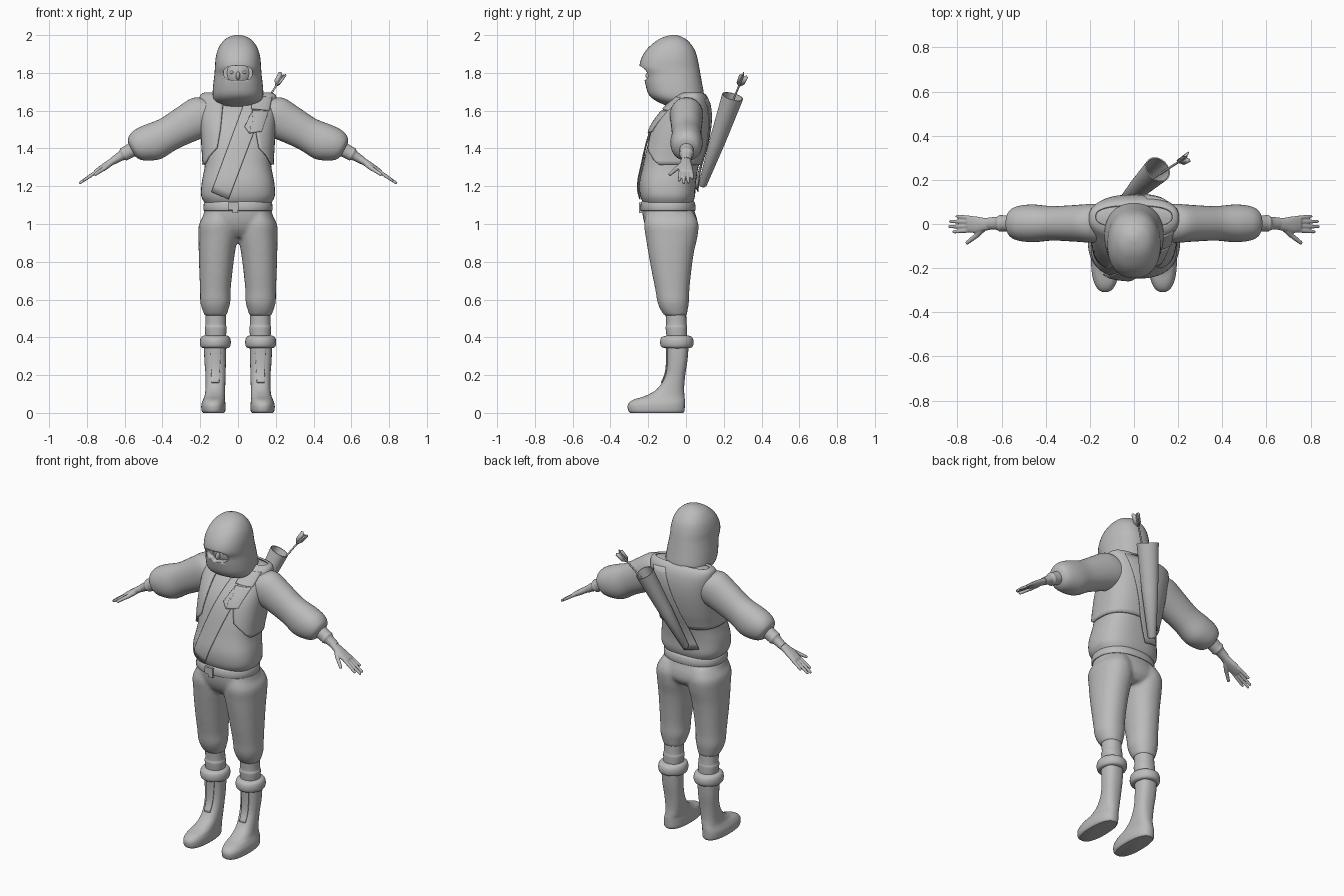
import bpy, bmesh, math
from mathutils import Vector
from mathutils.bvhtree import BVHTree

if "Cube" in bpy.data.objects:
    bpy.data.objects.remove(bpy.data.objects["Cube"])

grey = bpy.data.materials.new("plain grey")
grey.use_nodes = True
colour = (0.5, 0.5, 0.5, 1)
grey.diffuse_color = colour
grey.node_tree.nodes["Principled BSDF"].inputs["Base Color"].default_value = colour


def finish(name, bm, mirror=False, voxel=0, thick=0, angle=40):
    bmesh.ops.recalc_face_normals(bm, faces=bm.faces)
    me = bpy.data.meshes.new(name)
    bm.to_mesh(me)
    bm.free()
    me.materials.append(grey)
    ob = bpy.data.objects.new(name, me)
    bpy.context.collection.objects.link(ob)
    for o in bpy.context.selected_objects:
        o.select_set(False)
    bpy.context.view_layer.objects.active = ob
    ob.select_set(True)
    bpy.ops.object.shade_smooth_by_angle(angle=math.radians(angle))
    if mirror:
        ob.modifiers.new("mirror", "MIRROR").use_mirror_merge = False
    if thick:
        m = ob.modifiers.new("thickness", "SOLIDIFY")
        m.thickness, m.offset = thick, 0
    if voxel:
        m = ob.modifiers.new("blend", "REMESH")
        m.mode, m.voxel_size, m.use_smooth_shade = "VOXEL", voxel, True
        m = ob.modifiers.new("soften", "SMOOTH")
        m.iterations = 4
    return ob


def spline(rows, k):
    # Catmull-Rom through rows of numbers
    out = []
    for i in range(len(rows) - 1):
        a, b, c, d = (rows[max(0, min(len(rows) - 1, i + j))] for j in (-1, 0, 1, 2))
        for s in range(k):
            t = s / k
            out.append([q + t / 2 * (r - p + t * (2 * p - 5 * q + 4 * r - e + t * (3 * (q - r) + e - p)))
                        for p, q, r, e in zip(a, b, c, d)])
    return out + [list(rows[-1])]


def power(v, p):
    return math.copysign(abs(v) ** (2 / p), v)


def loft(bm, rings, k=4, n=40, p=2.2):
    # rings: centre, first half axis, second half axis
    loops = []
    for r in spline([[*c, *u, *v] for c, u, v in rings], k):
        c, u, v = Vector(r[:3]), Vector(r[3:6]), Vector(r[6:])
        angles = [math.tau * i / n for i in range(n)]
        loops.append([bm.verts.new(c + u * power(math.cos(a), p) + v * power(math.sin(a), p)) for a in angles])
    for a, b in zip(loops, loops[1:]):
        for i in range(n):
            bm.faces.new((a[i], a[i - 1], b[i - 1], b[i]))
    bm.faces.new(loops[0])
    bm.faces.new(loops[-1])


def level(z, front, back, half, x=0):
    return (x, (front + back) / 2, z), (half, 0, 0), (0, (back - front) / 2, 0)


def stack(name, rows, p=2.2, k=4, **kw):
    bm = bmesh.new()
    loft(bm, [level(*r) for r in rows], k=k, p=p)
    return finish(name, bm, **kw)


def ball(name, centre, size, **kw):
    bm = bmesh.new()
    bmesh.ops.create_uvsphere(bm, u_segments=24, v_segments=16, radius=1)
    for v in bm.verts:
        v.co = Vector(centre) + v.co * Vector(size)
    return finish(name, bm, **kw)


def rod(bm, start, end, r0, r1, flat=1):
    a, b = Vector(start), Vector(end)
    d = (b - a).normalized()
    u = d.cross(Vector((0, 0, 1))).normalized()
    v = u.cross(d) * flat
    loft(bm, [(a, u * r0, v * r0), (a.lerp(b, .93), u * r1, v * r1), (b, u * r1 * .5, v * r1 * .5)], k=2, n=12, p=2)


# shirt body: height, front, back, half width
TORSO = [(1.11, -.225, .035, .175), (1.15, -.243, .048, .195), (1.22, -.247, .052, .192),
         (1.31, -.228, .068, .176), (1.4, -.208, .095, .18), (1.5, -.178, .115, .185),
         (1.58, -.13, .12, .19), (1.64, -.075, .112, .192), (1.675, -.04, .095, .187), (1.688, -.01, .075, .165)]
shirt = stack("shirt", TORSO, p=2.6)
bm = bmesh.new()
bm.from_mesh(shirt.data)
tree = BVHTree.FromBMesh(bm)
bm.free()

# open vest wrapping the shirt from one front edge round to the other
opening = [(1.31, .17), (1.36, .14), (1.4, .105), (1.5, .088), (1.69, .07)]
bm = bmesh.new()
loops = []
for z, front, back, half in [r for r in spline(TORSO, 4) if r[0] >= 1.309]:
    for (z0, w0), (z1, w1) in zip(opening, opening[1:]):
        if z0 - .01 <= z <= z1:
            w = w0 + (w1 - w0) * (z - z0) / (z1 - z0)
    start = math.asin(min(.99, w / half) ** 1.3)
    mid, deep, half = (front + back) / 2, (back - front) / 2 + .008, half + .009
    loop = []
    for i in range(49):
        a = start + (math.tau - 2 * start) * i / 48
        loop.append(bm.verts.new((half * power(math.sin(a), 2.6), mid - deep * power(math.cos(a), 2.6), z + .004)))
    loops.append(loop)
for a, b in zip(loops, loops[1:]):
    for i in range(48):
        bm.faces.new((a[i], a[i + 1], b[i + 1], b[i]))
finish("vest", bm, thick=.01)


def plate(name, corners, side=-1, lift=.015, n=14, surface=tree, **kw):
    # thin patch laid on the surface, seen from the front (-1) or the back (1)
    a, b, c, d = (Vector(q) for q in corners)
    bm = bmesh.new()
    grid = {}
    for i in range(n + 1):
        for j in range(n + 1):
            q = a.lerp(b, i / n).lerp(d.lerp(c, i / n), j / n)
            hit = surface.ray_cast(Vector((q.x, side, q.y)), Vector((0, -side, 0)))[0]
            if hit:
                grid[i, j] = bm.verts.new(hit + Vector((0, side * lift, 0)))
    for i in range(n):
        for j in range(n):
            keys = [(i, j), (i + 1, j), (i + 1, j + 1), (i, j + 1)]
            if all(q in grid for q in keys):
                bm.faces.new([grid[q] for q in keys])
    return finish(name, bm, thick=.006, **kw)


plate("chest_strap", [(.04, 1.66), (.15, 1.66), (-.05, 1.13), (-.14, 1.17)], lift=.01)
plate("back_strap", [(.06, 1.67), (.15, 1.66), (-.03, 1.17), (-.12, 1.19)], side=1)
plate("shoulder_flap", [(.08, 1.675), (.18, 1.67), (.165, 1.6), (.07, 1.61)], lift=.022)
plate("chest_pocket", [(.075, 1.6), (.16, 1.595), (.125, 1.49), (.06, 1.48)], lift=.019)
plate("pocket_point", [(.075, 1.6), (.08, 1.55), (.06, 1.48), (.035, 1.515)], lift=.019)

# trousers: pelvis and both legs blended into one surface
bm = bmesh.new()
loft(bm, [level(*r) for r in [(1.13, -.228, .038, .168), (1.08, -.232, .042, .175), (1.02, -.225, .06, .19),
                              (.97, -.205, .06, .17), (.93, -.17, .03, .1)]], p=2.3)
LEG = [(1.06, -.21, .04, .07, .1), (1.0, -.222, .066, .1, .106), (.93, -.213, .06, .103, .106),
       (.85, -.2, .042, .096, .112), (.75, -.182, .028, .088, .117), (.65, -.162, .018, .081, .12),
       (.59, -.152, .016, .08, .12), (.55, -.137, .01, .07, .12), (.515, -.115, .004, .058, .118)]
for s in (-1, 1):
    loft(bm, [level(z, f, b, h, s * x) for z, f, b, h, x in LEG], p=2.2)
finish("trousers", bm, voxel=.011)
stack("belt", [(1.07, -.236, .046, .178), (1.075, -.241, .051, .183), (1.11, -.239, .048, .181),
               (1.12, -.232, .04, .172)], k=2, p=2.3)

# belt buckle and hanging tab
for name, x, z, w, h in [("buckle", -.025, 1.095, .055, .04), ("belt_tab", -.015, 1.07, .03, .025)]:
    bm = bmesh.new()
    bmesh.ops.create_cube(bm, size=1)
    for v in bm.verts:
        v.co = Vector((x, -.24, z)) + v.co * Vector((w, .018, h))
    finish(name, bm)

# lower legs, boots and fur cuffs
stack("calf_wrap", [(.55, -.11, .0, .055, .118), (.47, -.105, .003, .054, .118), (.45, -.108, .006, .058, .118),
                    (.38, -.1, .005, .052, .118)], mirror=True)
boot = stack("boot", [(0, -.295, -.015, .055, .13), (.012, -.306, -.008, .063, .13), (.045, -.307, -.006, .064, .13),
                      (.07, -.278, -.006, .058, .127), (.09, -.215, -.008, .054, .123), (.13, -.15, -.01, .052, .12),
                      (.2, -.11, -.004, .053, .119), (.28, -.1, .008, .057, .121), (.38, -.103, .016, .059, .122)],
             p=2.4, mirror=True)
bm = bmesh.new()
bm.from_mesh(boot.data)
boot_tree = BVHTree.FromBMesh(bm)
bm.free()
plate("boot_panel", [(.09, .36), (.145, .36), (.14, .16), (.1, .16)], lift=.003, surface=boot_tree, mirror=True)
stack("boot_cuff", [(.342, -.1, .01, .06, .12), (.347, -.127, .03, .074, .12), (.362, -.136, .039, .081, .12),
                    (.385, -.136, .039, .081, .12), (.402, -.127, .03, .074, .12), (.41, -.1, .01, .06, .12)],
      p=2, mirror=True)

# sleeves and forearms, sloping down and outward
TILT = Vector((.47, 0, .88))


def arm(name, rows, **kw):
    bm = bmesh.new()
    loft(bm, [((x, .003, z), (0, wide, 0), TILT * tall) for x, z, wide, tall in rows], p=2.1)
    return finish(name, bm, mirror=True, **kw)


arm("sleeve", [(.13, 1.58, .085, .095), (.19, 1.57, .088, .11), (.28, 1.525, .082, .1), (.37, 1.475, .078, .092),
               (.45, 1.435, .085, .1), (.51, 1.415, .081, .09), (.548, 1.4, .066, .068), (.562, 1.392, .038, .04)])
arm("forearm", [(.54, 1.405, .038, .04), (.59, 1.377, .036, .036), (.605, 1.369, .038, .036),
                (.62, 1.36, .03, .026), (.66, 1.335, .026, .021)])

# hand with four fingers and a thumb
bm = bmesh.new()
loft(bm, [((x, y, z), (0, w, 0), TILT * t) for x, y, z, w, t in
          [(.64, 0, 1.347, .024, .019), (.68, -.002, 1.322, .03, .018), (.72, -.003, 1.297, .038, .016),
           (.755, 0, 1.275, .035, .012)]], p=2.3)
for y0, y1, x, z in [(.027, .035, .805, 1.24), (.009, .012, .836, 1.218), (-.01, -.012, .84, 1.215), (-.028, -.036, .82, 1.228)]:
    rod(bm, (.735, y0, 1.287), (x, y1, z), .0105, .008)
rod(bm, (.68, -.015, 1.318), (.715, -.055, 1.288), .016, .012)
rod(bm, (.708, -.048, 1.294), (.76, -.088, 1.26), .0115, .009)
finish("hand", bm, mirror=True, voxel=.004)

# hood and mask with an eye opening
hood = stack("hood", [(1.62, -.09, .03, .075), (1.635, -.125, .06, .105), (1.66, -.172, .086, .128),
                      (1.69, -.2, .094, .134), (1.74, -.215, .086, .131), (1.79, -.225, .077, .125),
                      (1.83, -.246, .07, .122), (1.88, -.235, .06, .118), (1.93, -.203, .042, .104),
                      (1.97, -.156, .01, .077), (1.99, -.118, -.02, .047), (2.0, -.08, -.05, .016)], p=2.25)
bm = bmesh.new()
loft(bm, [((0, y, 1.799), (.075, 0, 0), (0, 0, .038)) for y in (-.4, -.165)], k=1, n=48, p=3)
cutter = finish("eye_opening_cutter", bm)
cutter.hide_render = True
cut = hood.modifiers.new("eye opening", "BOOLEAN")
cut.operation, cut.object, cut.solver = "DIFFERENCE", cutter, "EXACT"
bpy.context.view_layer.objects.active = hood
bpy.ops.object.modifier_apply(modifier=cut.name)
bpy.data.objects.remove(cutter)
ball("face", (0, -.1, 1.8), (.085, .09, .1))
ball("nose", (0, -.192, 1.785), (.011, .022, .022))
ball("eye", (.032, -.176, 1.803), (.014, .011, .009), mirror=True)

# hollow quiver slung across the back
low, top = Vector((-.06, .085, 1.2)), Vector((.108, .247, 1.675))
axis = (top - low).normalized()
side = axis.cross(Vector((0, 0, 1))).normalized()
across = side.cross(axis)
bm = bmesh.new()
loft(bm, [(low.lerp(top, t), side * r, across * r * .85) for t, r in
          [(0, .016), (.02, .024), (.5, .046), (1, .062), (1, .056), (.5, .04)]], k=1, p=2)
finish("quiver", bm)

# arrow with three vanes
tail, nock = Vector((.09, .21, 1.56)), Vector((.237, .303, 1.785))
bm = bmesh.new()
rod(bm, tail, nock, .005, .005)
finish("arrow_shaft", bm)
d = (nock - tail).normalized()
u = d.cross(Vector((0, 1, 0))).normalized()
w = d.cross(u)
bm = bmesh.new()
for i in range(3):
    a = math.tau * i / 3
    out = u * math.cos(a) + w * math.sin(a)
    bm.faces.new([bm.verts.new(nock + d * s + out * r) for s, r in
                  [(-.075, 0), (-.045, .024), (.005, .028), (.012, .016), (-.005, 0)]])
finish("arrow_vanes", bm, thick=.003)
